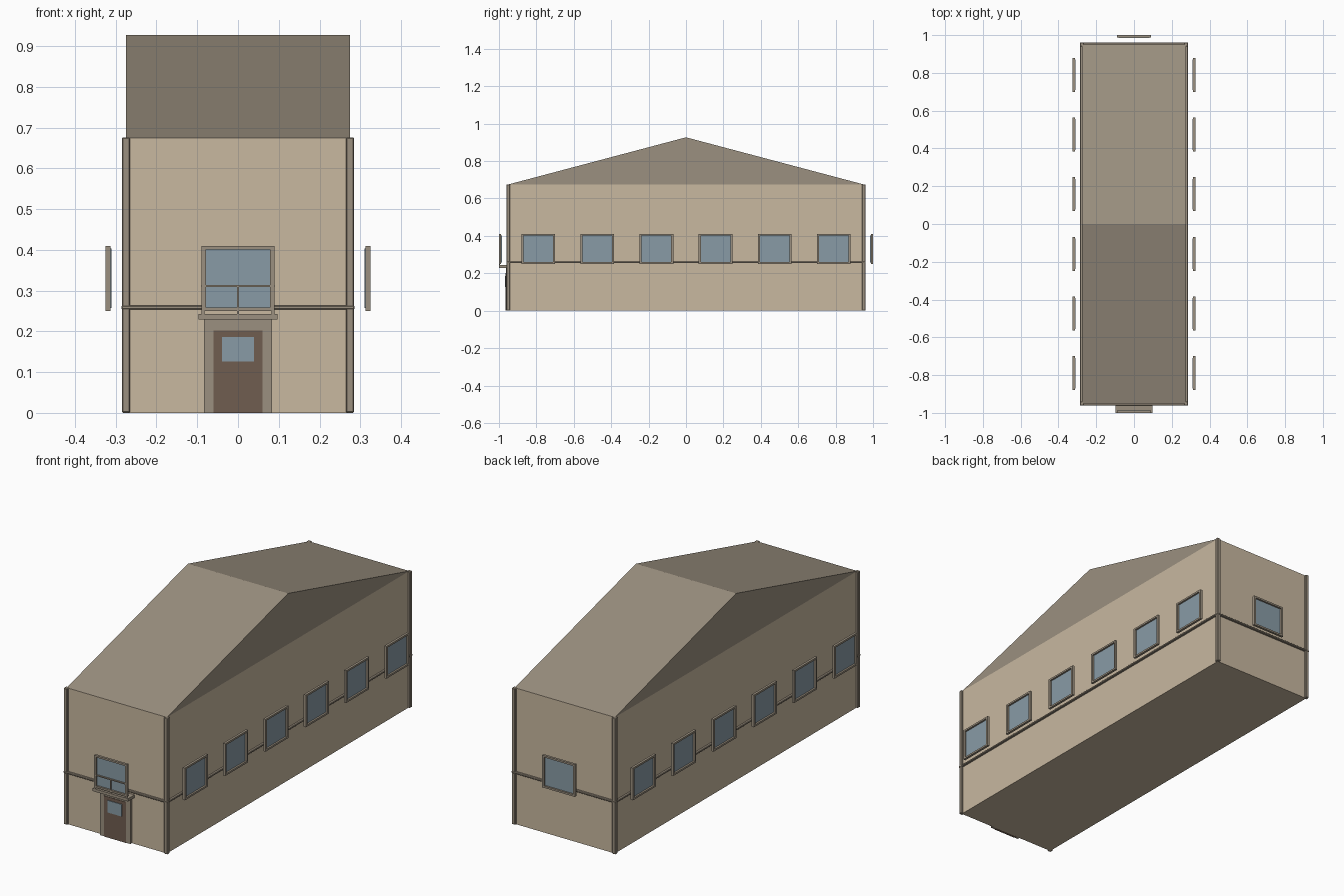
import bpy, bmesh
from math import pi
from mathutils import Matrix

if "Cube" in bpy.data.objects:
    bpy.data.objects.remove(bpy.data.objects["Cube"])


def mat(name, rgb):
    m = bpy.data.materials.new(name)
    m.diffuse_color = (*rgb, 1)
    m.use_nodes = True
    m.node_tree.nodes["Principled BSDF"].inputs["Base Color"].default_value = m.diffuse_color
    return m


WALL = mat("wall_tan", (0.58, 0.48, 0.35))
TRIM = mat("trim_taupe", (0.33, 0.28, 0.215))
GLASS = mat("glass_blue", (0.25, 0.33, 0.38))
WOOD = mat("door_brown", (0.16, 0.11, 0.08))


def finish(name, bm, material, xf=None):
    if xf:
        bm.transform(xf)
    bmesh.ops.recalc_face_normals(bm, faces=bm.faces)
    me = bpy.data.meshes.new(name)
    bm.to_mesh(me)
    bm.free()
    me.materials.append(material)
    ob = bpy.data.objects.new(name, me)
    bpy.context.collection.objects.link(ob)
    return ob


def add_box(bm, x, y, z):
    """Add a box given (min, max) ranges on each axis."""
    r = bmesh.ops.create_cube(bm, size=1)
    for v in r["verts"]:
        for i, (a, b) in enumerate((x, y, z)):
            v.co[i] = a if v.co[i] < 0 else b


def box(name, x, y, z, material, bevel=0, xf=None):
    bm = bmesh.new()
    add_box(bm, x, y, z)
    if bevel:
        bmesh.ops.bevel(bm, geom=bm.edges[:], offset=bevel, segments=1, affect='EDGES')
    return finish(name, bm, material, xf)


def window(name, xf):
    """Hollow frame with a pane behind it; local -y points outdoors."""
    bm = bmesh.new()
    rings = []
    for w, lo, hi in ((0.09, 0.25, 0.41), (0.079, 0.259, 0.401)):
        for y in (-0.012, 0):
            rings.append([bm.verts.new(p) for p in
                          ((-w, y, lo), (w, y, lo), (w, y, hi), (-w, y, hi))])
    of, ob, inf, inb = rings
    for a, b in ((of, ob), (ob, inb), (inb, inf), (inf, of)):
        for i in range(4):
            j = (i + 1) % 4
            bm.faces.new((a[i], a[j], b[j], b[i]))
    finish(name + "_frame", bm, TRIM, xf)
    box(name + "_glass", (-0.081, 0.081), (-0.003, 0.003), (0.257, 0.403), GLASS, 0, xf)


# walls and the gabled roof, ridge running across the width
HX, HY, EAVE, RIDGE = 0.275, 0.95, 0.675, 0.927
box("walls", (-HX, HX), (-HY, HY), (0, EAVE), WALL)
bm = bmesh.new()
ends = [[bm.verts.new((x, y, z)) for y, z in ((-HY, EAVE), (HY, EAVE), (0, RIDGE))]
        for x in (-HX, HX)]
for e in ends:
    bm.faces.new(e)
for i in range(3):
    j = (i + 1) % 3
    bm.faces.new((ends[0][i], ends[0][j], ends[1][j], ends[1][i]))
finish("roof", bm, TRIM)

# corner posts
for sx in (-1, 1):
    for sy in (-1, 1):
        cx, cy = sx * HX, sy * HY
        box("corner_post", (cx - 0.01, cx + 0.01), (cy - 0.01, cy + 0.01),
            (0, EAVE + 0.001), TRIM, 0.003)

# belt course round the walls
box("belt_course", (-HX - 0.011, HX + 0.011), (-HY - 0.011, HY + 0.011),
    (0.254, 0.263), TRIM, 0.002)

# side windows, standing proud of the walls
for s, side in ((1, "right"), (-1, "left")):
    for k in range(6):
        y = (k - 2.5) * 0.316
        xf = Matrix.Translation((s * 0.313, y, 0)) @ Matrix.Rotation(s * pi / 2, 4, 'Z')
        window(side + "_window", xf)

# end windows
window("front_window", Matrix.Translation((0, -0.988, 0)))
window("back_window", Matrix.Translation((0, 0.988, 0)) @ Matrix.Rotation(pi, 4, 'Z'))

# small balcony under the front window: slab, handrail and posts
box("balcony_slab", (-0.097, 0.097), (-1.0, -0.945), (0.229, 0.243), TRIM)
box("balcony_rail", (-0.091, 0.091), (-1.0, -0.993), (0.309, 0.314), TRIM)
for x in (-0.086, 0, 0.086):
    w = 0.002 if x == 0 else 0.004
    box("balcony_post", (x - w, x + w), (-0.999, -0.994), (0.242, 0.31), TRIM)

# front door with surround and a glazed panel
bm = bmesh.new()
add_box(bm, (-0.083, -0.06), (-0.962, -0.945), (0, 0.229))
add_box(bm, (0.06, 0.083), (-0.962, -0.945), (0, 0.229))
add_box(bm, (-0.06, 0.06), (-0.962, -0.945), (0.202, 0.229))
finish("door_surround", bm, TRIM)
box("door", (-0.06, 0.06), (-0.964, -0.945), (0, 0.202), WOOD)
box("door_glass", (-0.039, 0.039), (-0.967, -0.955), (0.126, 0.186), GLASS)
